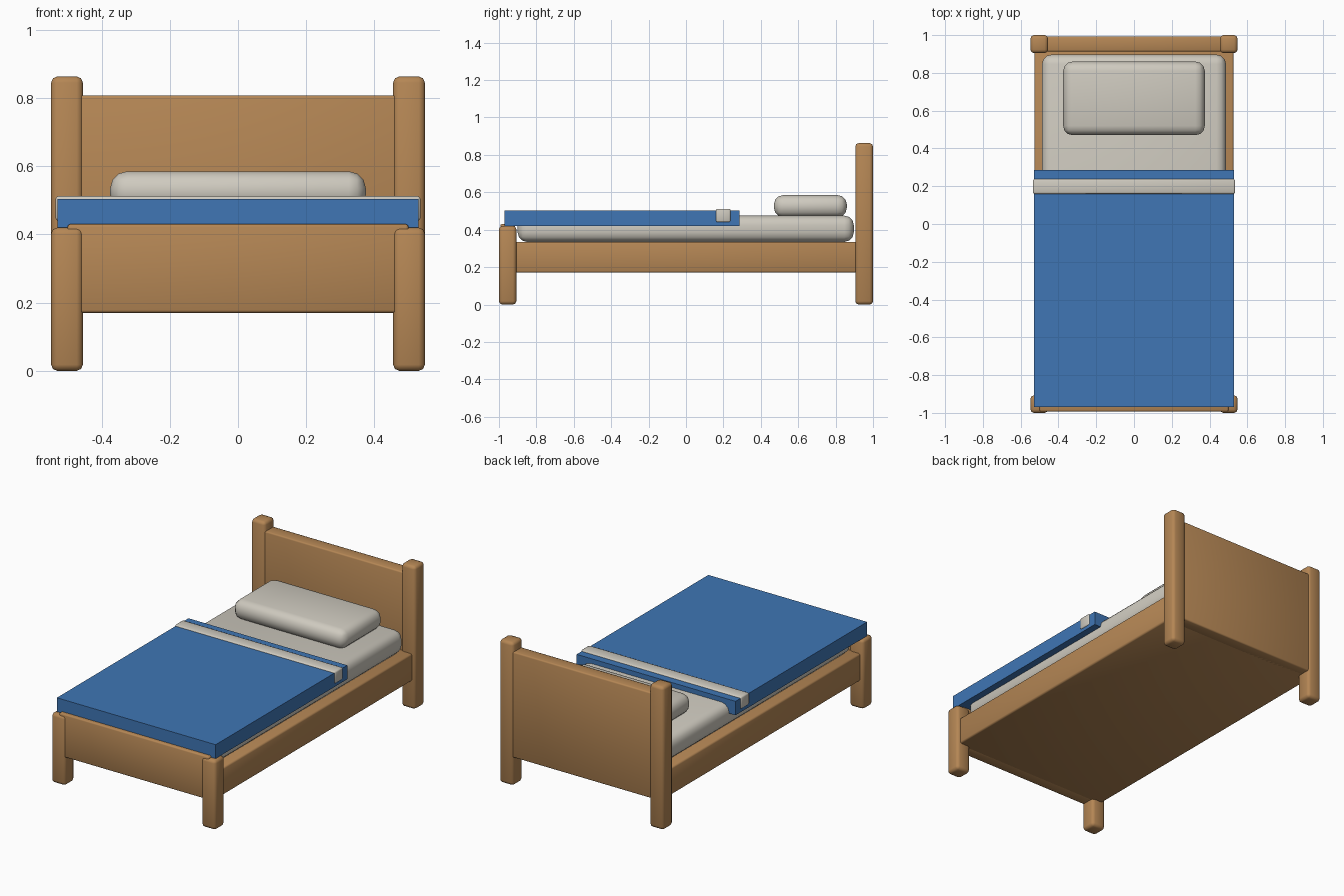
import bpy, bmesh
from math import radians

if "Cube" in bpy.data.objects:
    bpy.data.objects.remove(bpy.data.objects["Cube"])


def material(name, rgb):
    m = bpy.data.materials.new(name)
    m.diffuse_color = (*rgb, 1)
    m.use_nodes = True
    m.node_tree.nodes["Principled BSDF"].inputs["Base Color"].default_value = m.diffuse_color
    return m


WOOD = material("wood", (0.46, 0.24, 0.09))
LINEN = material("linen", (0.62, 0.59, 0.52))
BLUE = material("blue_cloth", (0.05, 0.18, 0.46))


def box(name, x, y, z, mat, bevel=0.0, segments=2):
    """Rounded box spanning the (min, max) ranges x, y and z."""
    mesh = bpy.data.meshes.new(name)
    bm = bmesh.new()
    bmesh.ops.create_cube(bm, size=1)
    for v in bm.verts:
        for i, (lo, hi) in enumerate((x, y, z)):
            v.co[i] = hi if v.co[i] > 0 else lo
    if bevel:
        bmesh.ops.bevel(bm, geom=bm.edges[:], offset=bevel, segments=segments,
                        profile=0.5, affect='EDGES', clamp_overlap=True)
    bm.to_mesh(mesh)
    bm.free()
    mesh.materials.append(mat)
    ob = bpy.data.objects.new(name, mesh)
    bpy.context.collection.objects.link(ob)
    bpy.ops.object.select_all(action='DESELECT')
    ob.select_set(True)
    bpy.context.view_layer.objects.active = ob
    bpy.ops.object.shade_smooth_by_angle(angle=radians(50))
    return ob


# Four corner posts: tall at the head, short at the foot
for side, s in (("left", -1), ("right", 1)):
    x = sorted((s * 0.455, s * 0.548))
    box(f"head_post_{side}", x, (0.905, 1.0), (0, 0.863), WOOD, 0.018)
    box(f"foot_post_{side}", x, (-1.0, -0.907), (0, 0.42), WOOD, 0.018)

# Wooden panels and base
box("headboard", (-0.5, 0.5), (0.913, 0.993), (0.17, 0.808), WOOD, 0.008)
box("footboard", (-0.5, 0.5), (-0.993, -0.914), (0.17, 0.43), WOOD, 0.008)
box("bed_base", (-0.527, 0.527), (-0.95, 0.95), (0.17, 0.335), WOOD, 0.01)

# Bedding
box("mattress", (-0.487, 0.487), (-0.9, 0.897), (0.335, 0.475), LINEN, 0.05, 3)
box("pillow", (-0.375, 0.375), (0.47, 0.86), (0.467, 0.585), LINEN, 0.05, 3)
box("blanket", (-0.53, 0.53), (-0.97, 0.285), (0.42, 0.504), BLUE)
box("folded_sheet_band", (-0.535, 0.535), (0.16, 0.238), (0.44, 0.512), LINEN, 0.008)
